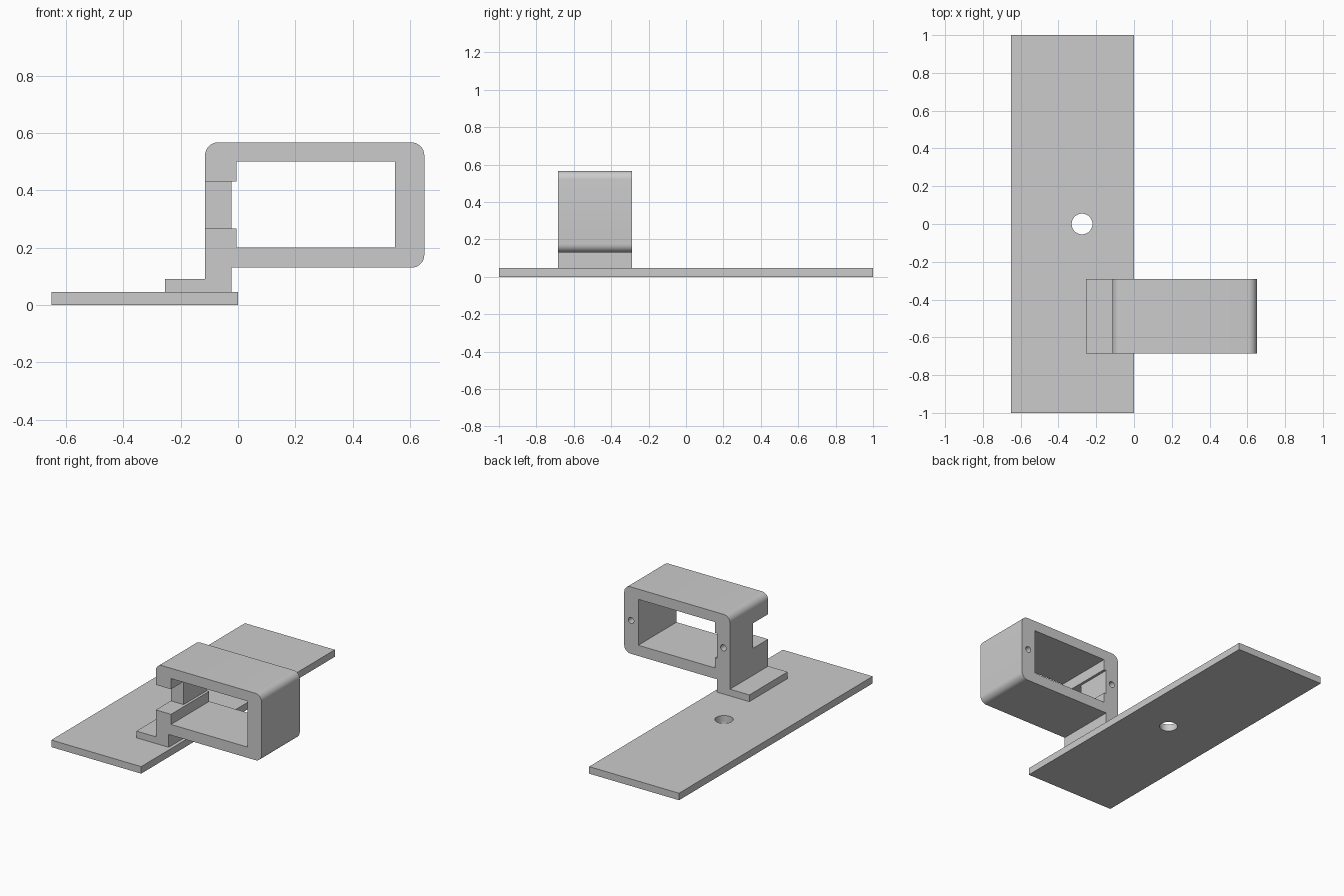
import bpy, bmesh, math

if "Cube" in bpy.data.objects:
    bpy.data.objects.remove(bpy.data.objects["Cube"])

gray = bpy.data.materials.new("light gray")
gray.diffuse_color = (0.6, 0.6, 0.6, 1)
gray.use_nodes = True
gray.node_tree.nodes["Principled BSDF"].inputs["Base Color"].default_value = gray.diffuse_color


def finish(name, bm):
    bmesh.ops.recalc_face_normals(bm, faces=bm.faces)
    me = bpy.data.meshes.new(name)
    bm.to_mesh(me)
    bm.free()
    me.materials.append(gray)
    ob = bpy.data.objects.new(name, me)
    bpy.context.collection.objects.link(ob)
    return ob


def prism(name, profile, y0, y1):
    """Extrude an (x, z) outline along y."""
    bm = bmesh.new()
    face = bm.faces.new([bm.verts.new((x, y0, z)) for x, z in profile])
    new = bmesh.ops.extrude_face_region(bm, geom=[face])["geom"]
    verts = [g for g in new if isinstance(g, bmesh.types.BMVert)]
    bmesh.ops.translate(bm, verts=verts, vec=(0, y1 - y0, 0))
    return finish(name, bm)


def box(name, x0, x1, y0, y1, z0, z1):
    return prism(name, [(x0, z0), (x1, z0), (x1, z1), (x0, z1)], y0, y1)


def cylinder(name, radius, depth, loc, along_y=False):
    bm = bmesh.new()
    bmesh.ops.create_cone(bm, cap_ends=True, segments=32, radius1=radius,
                          radius2=radius, depth=depth)
    ob = finish(name, bm)
    ob.location = loc
    if along_y:
        ob.rotation_euler.x = math.pi / 2
    return ob


def corner(cx, cz, r, start):
    """Quarter-circle points, counter-clockwise from start degrees."""
    return [(cx + r * math.cos(a), cz + r * math.sin(a))
            for a in (math.radians(start + 90 * i / 8) for i in range(9))]


def cut(target, cutters):
    for c in cutters:
        m = target.modifiers.new(c.name, 'BOOLEAN')
        m.operation, m.solver, m.object = 'DIFFERENCE', 'EXACT', c
    bpy.context.view_layer.objects.active = target
    for m in list(target.modifiers):
        bpy.ops.object.modifier_apply(modifier=m.name)
    for c in cutters:
        bpy.data.objects.remove(c)
    bpy.ops.object.select_all(action='DESELECT')
    target.select_set(True)
    bpy.ops.object.shade_smooth_by_angle(angle=math.radians(30))


# Base plate with a round through hole
plate = box("base_plate", -0.65, 0, -1, 1, 0, 0.046)
cut(plate, [cylinder("plate_hole", 0.055, 0.3, (-0.275, 0, 0.02))])

# Rounded frame with its post and foot, drawn as one outline
Y0, Y1, R = -0.685, -0.29, 0.045
outline = [(-0.255, 0.046), (-0.022, 0.046), (-0.022, 0.13)]
outline += corner(0.65 - R, 0.13 + R, R, 270)
outline += corner(0.65 - R, 0.567 - R, R, 0)
outline += corner(-0.115 + R, 0.567 - R, R, 90)
outline += [(-0.115, 0.09), (-0.255, 0.09)]
frame = prism("holder_frame", outline, Y0, Y1)

cut(frame, [
    # Opening, stepped back on its inner left wall
    prism("opening", [(-0.005, 0.2), (0.548, 0.2), (0.548, 0.5), (-0.005, 0.5),
                      (-0.005, 0.43), (-0.022, 0.43), (-0.022, 0.266),
                      (-0.005, 0.266)], Y0 - 0.1, Y1 + 0.1),
    # Cable slot through the left wall, open at the front
    box("slot", -0.2, 0.02, Y0 - 0.1, -0.53, 0.266, 0.43),
    # Blind screw holes in the back
    cylinder("screw_hole_left", 0.02, 0.4, (-0.067, Y1, 0.348), True),
    cylinder("screw_hole_right", 0.02, 0.4, (0.6, Y1, 0.348), True),
])
